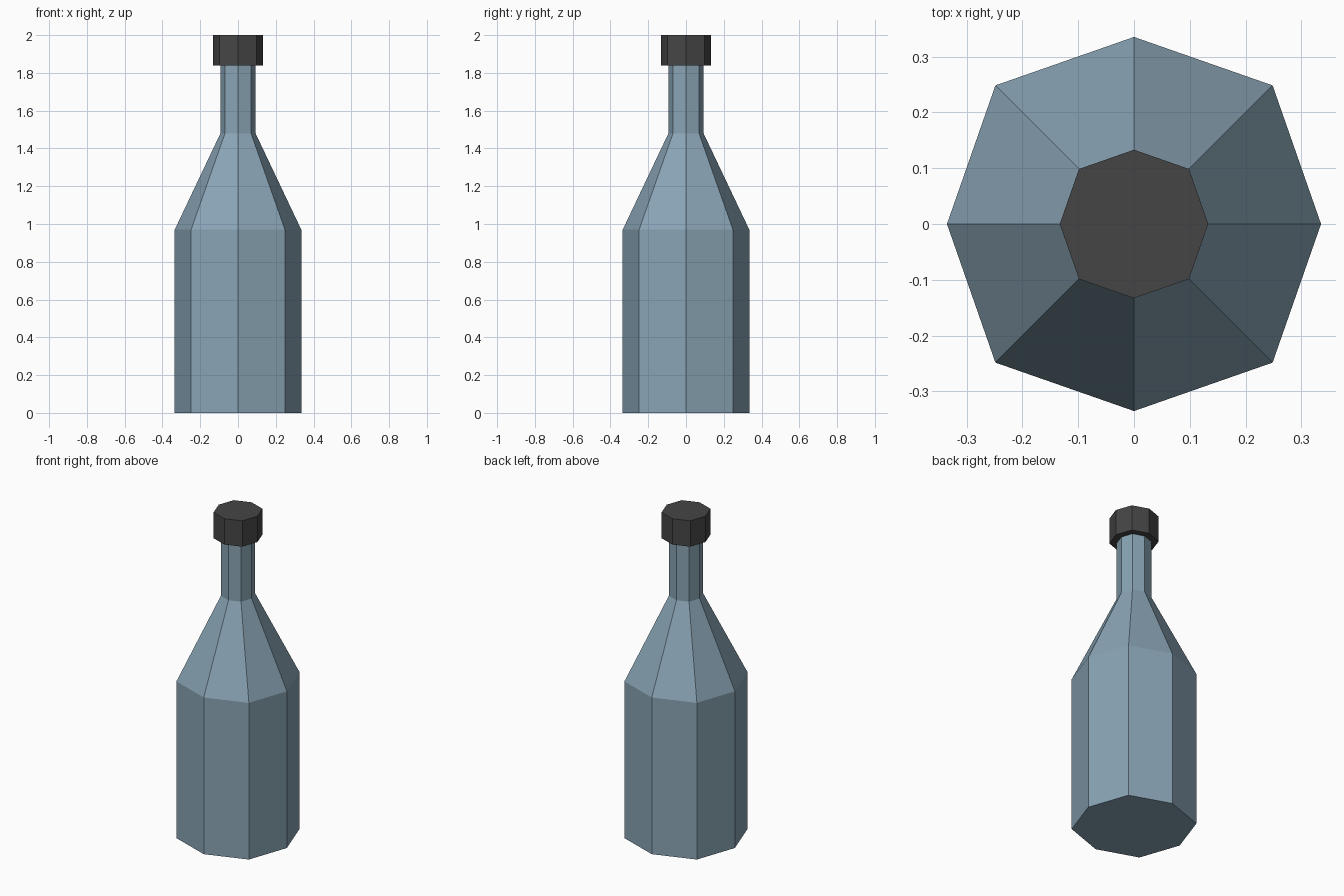
import bpy, bmesh, math

if "Cube" in bpy.data.objects:
    bpy.data.objects.remove(bpy.data.objects["Cube"])

SIDES = 8
DIAGONAL = 1.048  # corner stretch: diagonal corners sit slightly further out


def material(name, rgba):
    mat = bpy.data.materials.new(name)
    mat.diffuse_color = rgba
    mat.use_nodes = True
    mat.node_tree.nodes["Principled BSDF"].inputs["Base Color"].default_value = mat.diffuse_color
    return mat


def lathe(name, profile, mat):
    """Closed eight-sided solid from (radius, height) rings, bottom to top."""
    bm = bmesh.new()
    rings = []
    for radius, z in profile:
        ring = []
        for i in range(SIDES):
            a = 2 * math.pi * i / SIDES
            r = radius * (DIAGONAL if i % 2 else 1)
            ring.append(bm.verts.new((r * math.cos(a), r * math.sin(a), z)))
        rings.append(ring)
    for low, high in zip(rings, rings[1:]):
        for i in range(SIDES):
            j = (i + 1) % SIDES
            bm.faces.new((low[i], low[j], high[j], high[i]))
    bm.faces.new(rings[0][::-1])
    bm.faces.new(rings[-1])
    mesh = bpy.data.meshes.new(name)
    bm.to_mesh(mesh)
    bm.free()
    mesh.materials.append(mat)
    obj = bpy.data.objects.new(name, mesh)
    bpy.context.collection.objects.link(obj)
    return obj


glass = material("blue grey glass", (0.25, 0.37, 0.46, 0.9))
dark = material("dark grey cap", (0.06, 0.06, 0.06, 1))

# Body, sloped shoulder and neck
lathe("bottle", [(0.335, 0), (0.335, 0.97), (0.093, 1.48), (0.093, 1.84)], glass)

# Screw cap
lathe("cap", [(0.133, 1.84), (0.133, 2.0)], dark)
